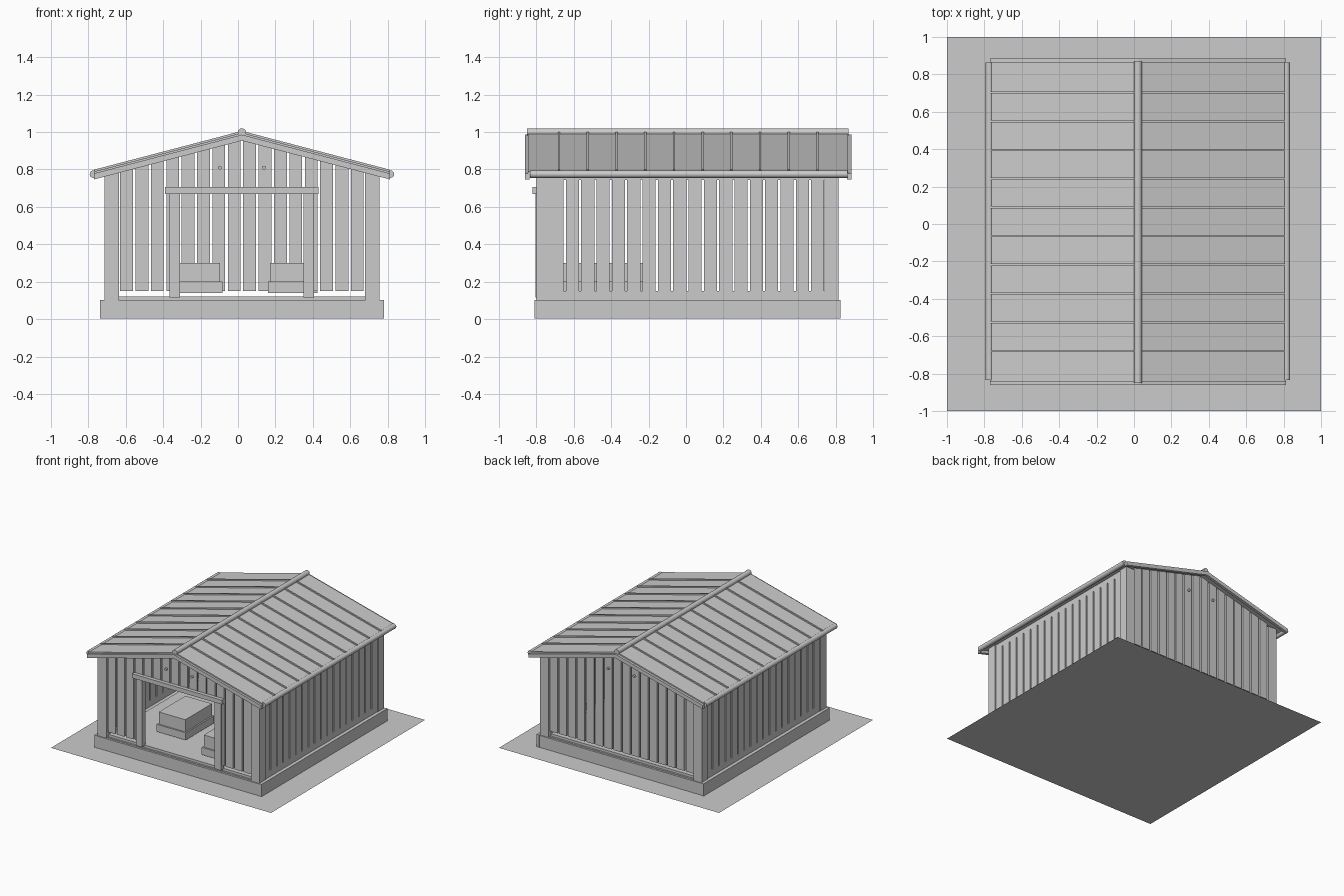
import bpy, bmesh, math
from mathutils import Matrix, Vector

if "Cube" in bpy.data.objects:
    bpy.data.objects.remove(bpy.data.objects["Cube"], do_unlink=True)

grey = bpy.data.materials.new("plain_grey")
grey.use_nodes = True
grey.diffuse_color = (0.6, 0.6, 0.6, 1)
grey.node_tree.nodes["Principled BSDF"].inputs["Base Color"].default_value = (0.6, 0.6, 0.6, 1)

CX, CY = 0.021, 0.009      # building centre
SLOPE = 0.262              # roof fall per unit
FRONT, BACK = -0.80, 0.815
HALF_W = 0.736             # outer half width of the walls
SIDES = (-1, 1)


def roof_z(x):
    return 1.0 - SLOPE * abs(x - CX)


def finish(bm, name):
    bmesh.ops.recalc_face_normals(bm, faces=bm.faces)
    mesh = bpy.data.meshes.new(name)
    bm.to_mesh(mesh)
    bm.free()
    mesh.materials.append(grey)
    obj = bpy.data.objects.new(name, mesh)
    bpy.context.scene.collection.objects.link(obj)
    return obj


def add_box(bm, x0, x1, y0, y1, z0, z1):
    size = Vector((x1 - x0, y1 - y0, z1 - z0))
    mid = Vector((x0 + x1, y0 + y1, z0 + z1)) / 2
    bmesh.ops.create_cube(bm, size=1, matrix=Matrix.Translation(mid) @ Matrix.Diagonal(size.to_4d()))


def box(name, *limits):
    bm = bmesh.new()
    add_box(bm, *limits)
    return finish(bm, name)


def add_prism(bm, profile, y0, y1):
    """Extrude an x-z outline along y."""
    face = bm.faces.new([bm.verts.new((x, y0, z)) for x, z in profile])
    new = bmesh.ops.extrude_face_region(bm, geom=[face])["geom"]
    bmesh.ops.translate(bm, vec=(0, y1 - y0, 0), verts=[v for v in new if isinstance(v, bmesh.types.BMVert)])


def add_slope(bm, side, inner, outer, y0, y1, low, high):
    """Sloping slab on one side of the ridge, offset from the roof line."""
    xa, xb = CX + side * inner, CX + side * outer
    add_prism(bm, [(xa, roof_z(xa) + low), (xb, roof_z(xb) + low),
                   (xb, roof_z(xb) + high), (xa, roof_z(xa) + high)], y0, y1)


def tube(name, x, z, radius, y0, y1):
    bpy.ops.mesh.primitive_cylinder_add(vertices=16, radius=radius, depth=y1 - y0,
                                        location=(x, (y0 + y1) / 2, z), rotation=(math.pi / 2, 0, 0))
    obj = bpy.context.object
    obj.name = name
    obj.data.materials.append(grey)
    bpy.ops.object.shade_smooth_by_angle()


# Ground sheet, plinth and floor
bm = bmesh.new()
bmesh.ops.create_grid(bm, x_segments=1, y_segments=1, size=1)
finish(bm, "ground_sheet")
box("plinth", CX - 0.74, CX + 0.74, FRONT + 0.015, BACK - 0.015, 0.002, 0.1)
for s in SIDES:
    x = CX + s * 0.748
    box("plinth_side_board", x - 0.012, x + 0.012, FRONT - 0.01, BACK + 0.01, 0.002, 0.103)
for y in (FRONT, BACK):
    box("plinth_end_board", CX - 0.736, CX + 0.736, y - 0.008, y + 0.008, 0.002, 0.1)
box("floor", CX - 0.66, CX + 0.66, FRONT + 0.03, BACK - 0.03, 0.1, 0.12)

# Corner posts
for s in SIDES:
    for y in (FRONT, BACK - 0.075):
        a, b = sorted((CX + s * HALF_W, CX + s * 0.658))
        box("corner_post", a, b, y, y + 0.075, 0.1, 0.785)

# Side walls: spaced boards between bottom and top rails
y_start, y_end = FRONT + 0.07, BACK - 0.07
pitch = (y_end - y_start) / 18
for s in SIDES:
    bm = bmesh.new()
    a, b = sorted((CX + s * 0.728, CX + s * 0.71))
    for i in range(18):
        y = y_start + i * pitch
        add_box(bm, a, b, y + 0.006, y + pitch - 0.006, 0.15, 0.745)
    for z0, z1 in ((0.1, 0.15), (0.745, 0.785)):
        add_box(bm, a, b, y_start, y_end, z0, z1)
    finish(bm, "side_wall")


# Gable walls: spaced boards with sloping tops, the front one with a doorway
def gable_wall(name, y0, y1, doorway):
    bm = bmesh.new()
    width = 1.316 / 16
    for i in range(16):
        x0 = CX - 0.658 + i * width + 0.007
        x1 = x0 + width - 0.014
        spans_door = doorway and abs((x0 + x1) / 2 - CX) < 0.34
        z0 = 0.68 if spans_door else 0.15
        add_prism(bm, [(x0, z0), (x1, z0), (x1, roof_z(x1) - 0.022), (x0, roof_z(x0) - 0.022)], y0, y1)
    finish(bm, name)


gable_wall("front_wall", FRONT + 0.01, FRONT + 0.028, True)
gable_wall("back_wall", BACK - 0.028, BACK - 0.01, False)

# Door frame
for s in SIDES:
    x = CX + s * 0.358
    box("door_post", x - 0.028, x + 0.028, FRONT - 0.005, FRONT + 0.04, 0.115, 0.68)
box("door_header", CX - 0.41, CX + 0.41, FRONT - 0.022, FRONT + 0.008, 0.67, 0.705)

# Round vents high on both gables
for s in SIDES:
    for y in (FRONT + 0.005, BACK - 0.005):
        tube("gable_peg", CX + s * 0.118, 0.81, 0.01, y - 0.01, y + 0.01)

# Roof panels, seam ribs, barge boards and eave tubes
for s in SIDES:
    bm = bmesh.new()
    add_slope(bm, s, 0, 0.792, -0.845, 0.865, -0.022, -0.004)
    finish(bm, "roof_panel")
    bm = bmesh.new()
    for i in range(10):
        y = 0.703 - i * 0.1535
        add_slope(bm, s, 0.015, 0.79, y - 0.006, y + 0.006, -0.006, 0.006)
    finish(bm, "roof_ribs")
    bm = bmesh.new()
    for y in (-0.862, 0.86):
        add_slope(bm, s, 0, 0.792, y, y + 0.024, -0.046, -0.014)
    finish(bm, "barge_boards")
    tube("eave_tube", CX + s * 0.794, 0.775, 0.02, -0.835, 0.863)
tube("ridge_tube", CX, 0.998, 0.022, -0.85, 0.87)

# Two stored crates, each with a wider base
for name, x0, x1, y0, y1 in (("left_crate", 0.16, 0.425, -0.7, -0.35),
                             ("right_crate", -0.348, -0.083, -0.56, -0.19)):
    box(name + "_base", x0, x1, y0, y1, 0.14, 0.2)
    box(name + "_top", x0 + 0.012, x1 - 0.012, y0 + 0.012, y1 - 0.012, 0.2, 0.3)
